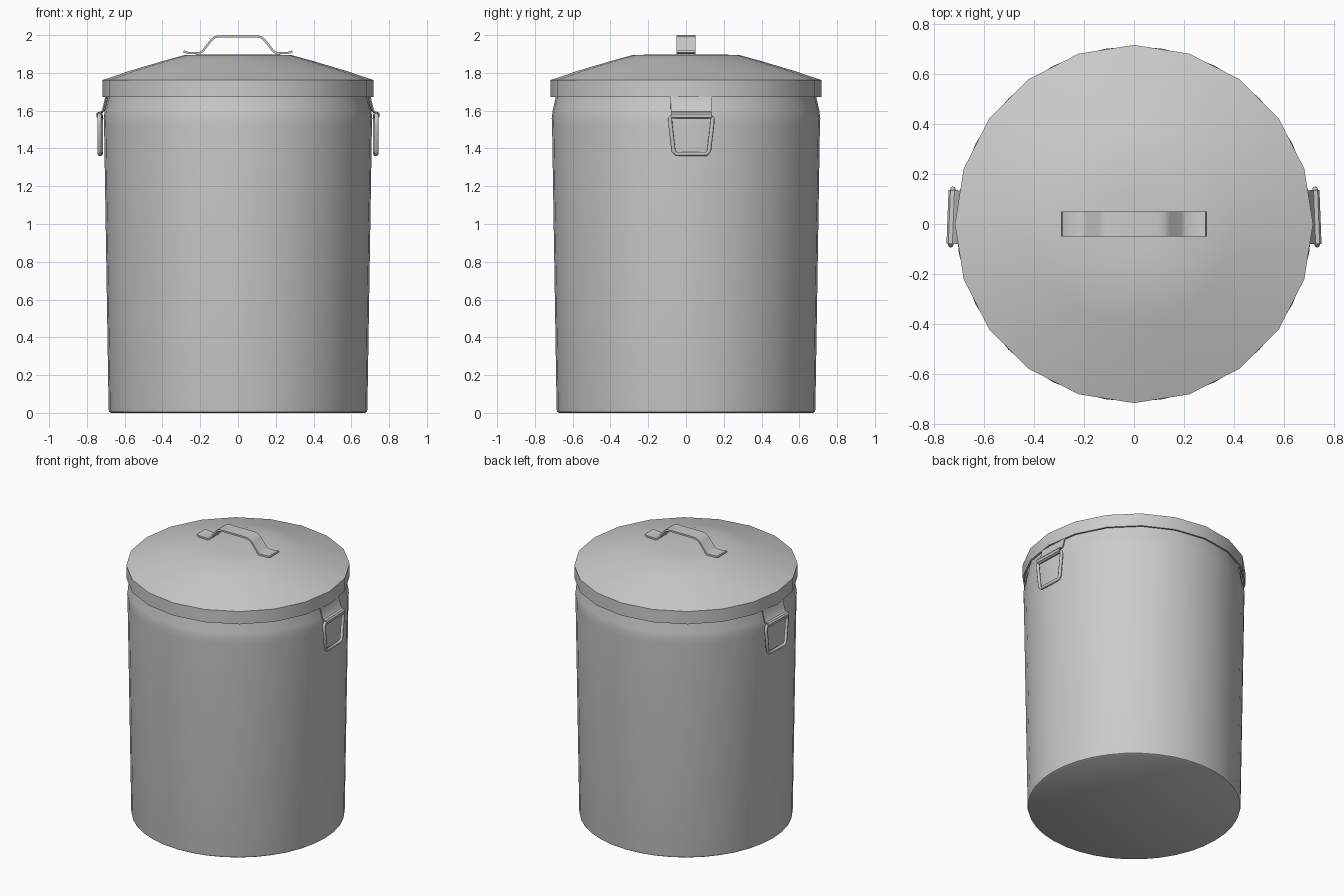
import bpy, math
from mathutils import Matrix

if "Cube" in bpy.data.objects:
    bpy.data.objects.remove(bpy.data.objects["Cube"])


def make(name, verts, faces, thickness=0, offset=-1, smooth=35):
    mesh = bpy.data.meshes.new(name)
    mesh.from_pydata(verts, [], faces)
    ob = bpy.data.objects.new(name, mesh)
    bpy.context.collection.objects.link(ob)
    bpy.ops.object.select_all(action='DESELECT')
    ob.select_set(True)
    bpy.context.view_layer.objects.active = ob
    if thickness:
        mod = ob.modifiers.new("thickness", 'SOLIDIFY')
        mod.thickness, mod.offset = thickness, offset
        bpy.ops.object.modifier_apply(modifier=mod.name)
    bpy.ops.object.shade_smooth_by_angle(angle=math.radians(smooth))
    return ob


def lathe(name, profile, sides, thickness, cap_first):
    """Spin (radius, z) points, listed from bottom to top, and cap one end."""
    verts = [(r * math.cos(2 * math.pi * i / sides), r * math.sin(2 * math.pi * i / sides), z)
             for r, z in profile for i in range(sides)]
    faces = [(k * sides + i, k * sides + (i + 1) % sides,
              (k + 1) * sides + (i + 1) % sides, (k + 1) * sides + i)
             for k in range(len(profile) - 1) for i in range(sides)]
    last = (len(profile) - 1) * sides
    faces.append(tuple(reversed(range(sides))) if cap_first else tuple(range(last, last + sides)))
    return make(name, verts, faces, thickness)


def strip(name, profile, y0, y1, thickness, offset=0):
    """Bent sheet-metal strip following (x, z) points."""
    verts = [(x, y, z) for x, z in profile for y in (y0, y1)]
    faces = [(2 * i, 2 * i + 1, 2 * i + 3, 2 * i + 2) for i in range(len(profile) - 1)]
    return make(name, verts, faces, thickness, offset)


# Can body, tapered with a shoulder under the lid
lathe("can_body", [(0.672, 0), (0.682, 0.006), (0.685, 0.02), (0.709, 1.52), (0.711, 1.56),
                   (0.706, 1.60), (0.691, 1.665), (0.686, 1.72)], 40, 0.012, True)

# Faceted lid with hanging rim
lathe("lid", [(0.717, 1.672), (0.717, 1.762), (0.575, 1.81), (0.40, 1.862),
              (0.28, 1.895), (0.12, 1.898)], 20, 0.012, False)

# Lid handle
half = [(0.288, 1.913), (0.265, 1.906), (0.205, 1.904), (0.187, 1.915),
        (0.140, 1.975), (0.122, 1.989), (0.095, 1.994)]
strip("lid_handle", [(-x, z) for x, z in half] + half[::-1], -0.05, 0.05, 0.012)

# Side handles: bracket and wire loop, mirrored left and right
plate = [(0.693, 1.69), (0.699, 1.66), (0.713, 1.603), (0.722, 1.592), (0.738, 1.590),
         (0.744, 1.581), (0.743, 1.567), (0.732, 1.561), (0.721, 1.567)]
loop = [(-0.112, 1.56), (-0.096, 1.577), (0.096, 1.577), (0.112, 1.56), (0.111, 1.53),
        (0.094, 1.385), (0.080, 1.371), (-0.080, 1.371), (-0.094, 1.385), (-0.111, 1.53)]
for side, sign in (("right", 1), ("left", -1)):
    bracket = strip(side + "_bracket", [(x, z) for x, z in plate], -0.108, 0.108, 0.007)
    wire_verts, wire_faces, seg, n = [], [], 8, len(loop)
    for i, (y, z) in enumerate(loop):
        (ya, za), (yb, zb) = loop[i - 1], loop[(i + 1) % n]
        length = math.hypot(yb - ya, zb - za)
        ny, nz = -(zb - za) / length, (yb - ya) / length
        for k in range(seg):
            a = 2 * math.pi * k / seg
            c, s = 0.011 * math.cos(a), 0.011 * math.sin(a)
            wire_verts.append((0.730 + s, y + ny * c, z + nz * c))
            j = (k + 1) % seg
            m = (i + 1) % n
            wire_faces.append((i * seg + k, i * seg + j, m * seg + j, m * seg + k))
    wire = make(side + "_handle_loop", wire_verts, wire_faces, smooth=60)
    for ob in (bracket, wire):
        ob.data.transform(Matrix.Rotation(math.radians(2.2), 4, 'Z'))
        if sign < 0:
            ob.data.transform(Matrix.Scale(-1, 4, (1, 0, 0)))
            ob.data.flip_normals()
        elif ob is wire:
            ob.data.update()
